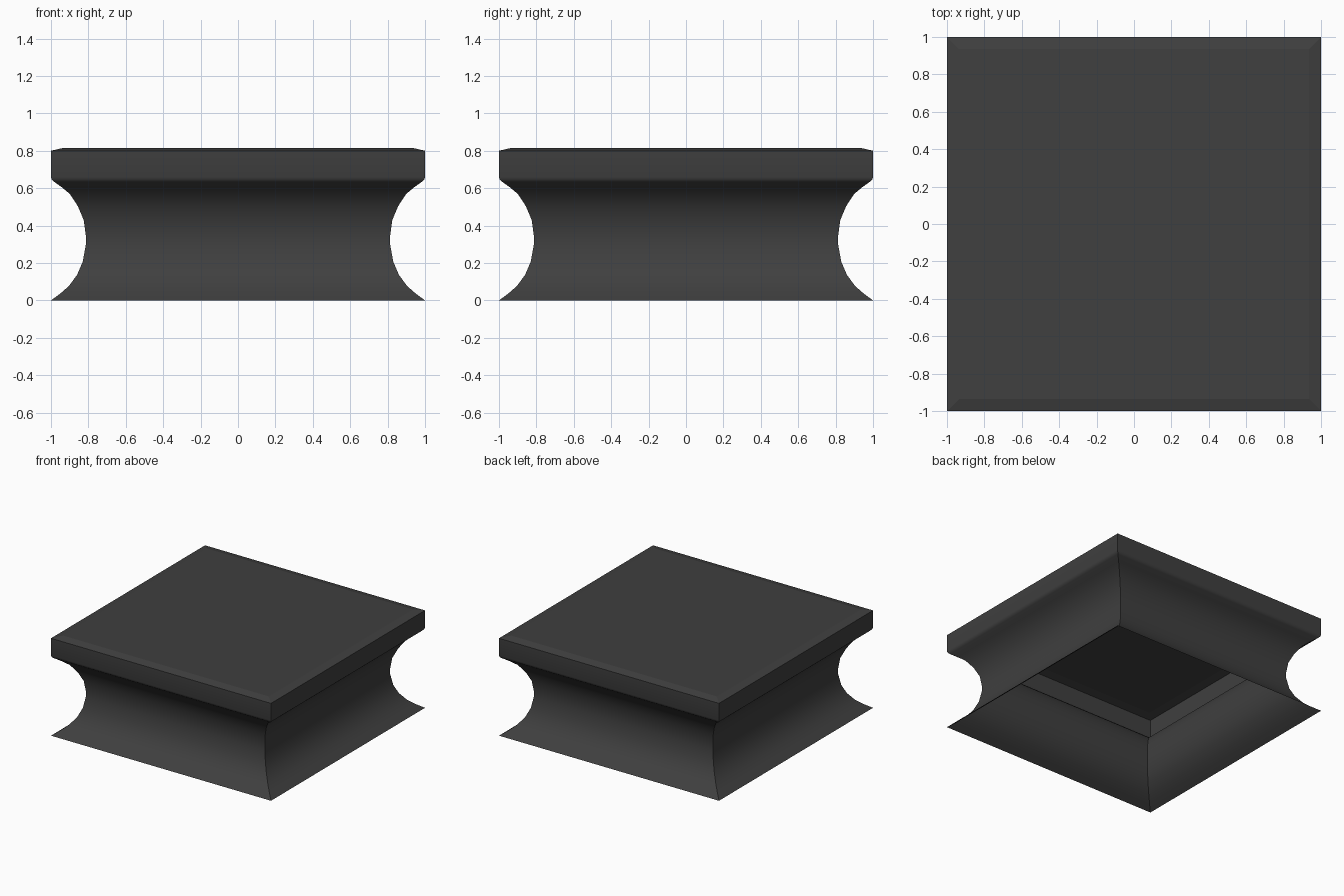
import bpy, bmesh, math

if "Cube" in bpy.data.objects:
    bpy.data.objects.remove(bpy.data.objects["Cube"])

# Moulding profile: (half width, height) from the open bottom up to the cap
PROFILE = [
    (1.0, 0.0), (0.952, 0.035), (0.904, 0.077), (0.86, 0.137), (0.83, 0.207),
    (0.814, 0.295), (0.814, 0.35), (0.825, 0.43), (0.857, 0.505),
    (0.90, 0.57), (0.942, 0.605), (0.984, 0.635), (0.995, 0.645), (1.0, 0.66),
    (1.0, 0.80), (0.935, 0.815),
]
CORNERS = [(-1, -1), (1, -1), (1, 1), (-1, 1)]

# Square shell, swept ring by ring, open underneath
bm = bmesh.new()
rings = [[bm.verts.new((sx * r, sy * r, z)) for sx, sy in CORNERS] for r, z in PROFILE]
for low, high in zip(rings, rings[1:]):
    for i in range(4):
        j = (i + 1) % 4
        bm.faces.new((low[i], low[j], high[j], high[i]))

# Flat cap
bm.faces.new(rings[-1])
bm.normal_update()

# Smooth cove, crisp corners and crisp cap bevel
for face in bm.faces:
    face.smooth = True
for edge in bm.edges:
    is_cap = min(v.co.z for v in edge.verts) > 0.79
    edge.smooth = not is_cap and edge.calc_face_angle(math.pi) < math.radians(40)

mesh = bpy.data.meshes.new("square_cove_base")
bm.to_mesh(mesh)
bm.free()
base = bpy.data.objects.new("square_cove_base", mesh)
bpy.context.collection.objects.link(base)

# Dark grey finish
mat = bpy.data.materials.new("dark_grey")
mat.diffuse_color = (0.05, 0.05, 0.05, 1)
mat.use_nodes = True
mat.node_tree.nodes["Principled BSDF"].inputs["Base Color"].default_value = mat.diffuse_color
mesh.materials.append(mat)
